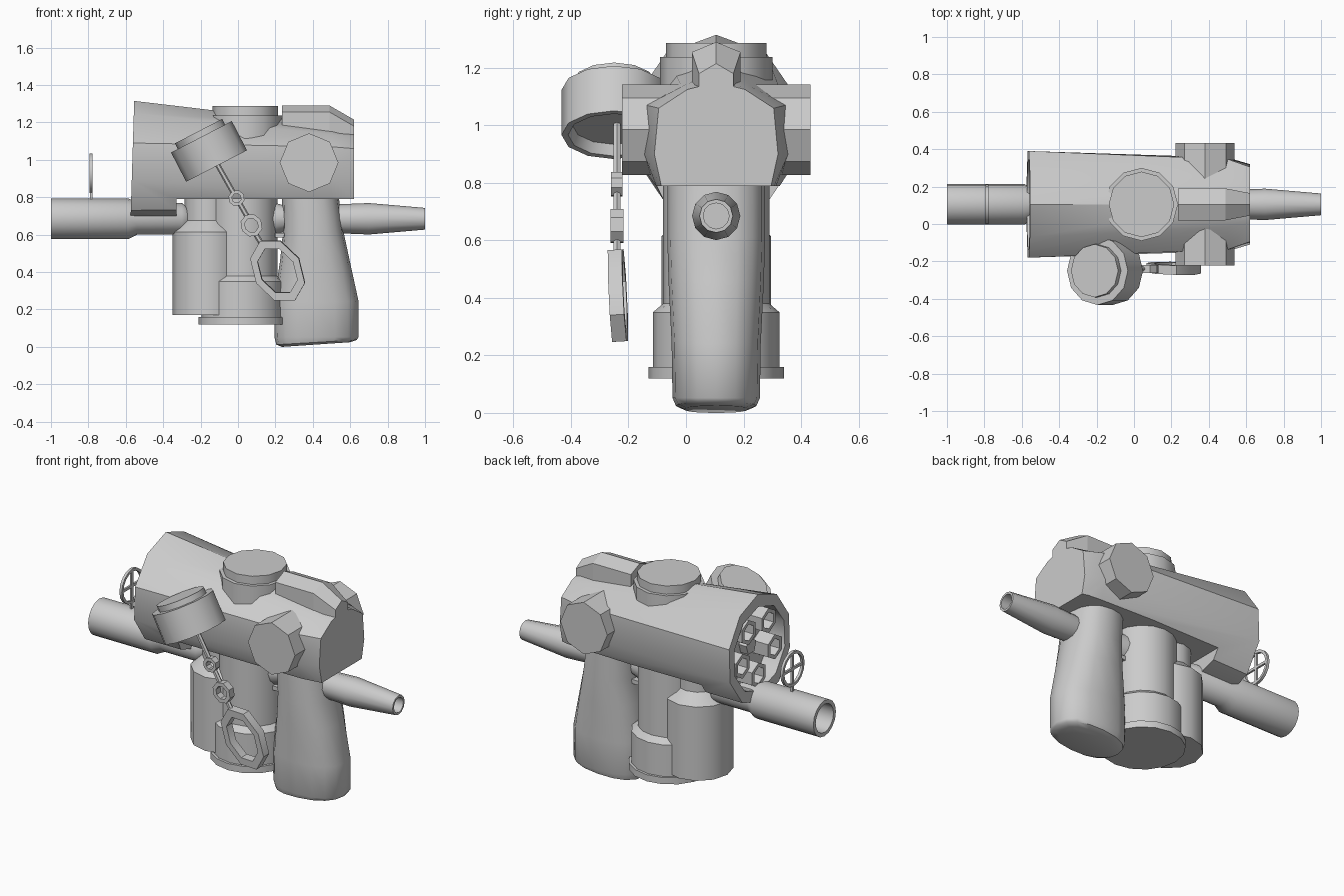
import bpy, bmesh, math
from mathutils import Vector

if "Cube" in bpy.data.objects:
    bpy.data.objects.remove(bpy.data.objects["Cube"])

GREY = bpy.data.materials.new("plain_grey")
GREY.use_nodes = True
GREY.diffuse_color = (0.6, 0.6, 0.6, 1)
GREY.node_tree.nodes["Principled BSDF"].inputs["Base Color"].default_value = (0.6, 0.6, 0.6, 1)
MID = 0.105                      # the symmetry plane of the main body
X, Y, Z = Vector((1, 0, 0)), Vector((0, 1, 0)), Vector((0, 0, 1))


def loft(name, sections, closed=False):
    """Skin equal-length point loops; cap the ends or join them in a loop."""
    bm = bmesh.new()
    rings = [[bm.verts.new(p) for p in s] for s in sections]
    n = len(rings[0])
    pairs = list(zip(rings, rings[1:]))
    if closed:
        pairs.append((rings[-1], rings[0]))
    else:
        bm.faces.new(rings[0])
        bm.faces.new(rings[-1])
    for a, b in pairs:
        for i in range(n):
            j = (i + 1) % n
            bm.faces.new((a[i], a[j], b[j], b[i]))
    bmesh.ops.recalc_face_normals(bm, faces=bm.faces)
    mesh = bpy.data.meshes.new(name)
    bm.to_mesh(mesh)
    bm.free()
    ob = bpy.data.objects.new(name, mesh)
    bpy.context.collection.objects.link(ob)
    mesh.materials.append(GREY)
    return ob


def smooth(ob):
    bpy.ops.object.select_all(action="DESELECT")
    ob.select_set(True)
    bpy.context.view_layer.objects.active = ob
    bpy.ops.object.shade_smooth_by_angle(angle=math.radians(40))
    return ob


def lathe(name, origin, axis, profile, sides=12, ref=None, stretch=1, closed=False):
    """Turn (distance, radius) pairs round an axis; first corner points along ref."""
    axis = Vector(axis).normalized()
    u = Vector(ref) if ref else (X if abs(axis.z) > 0.99 else Z)
    u = (u - axis * u.dot(axis)).normalized()
    v = axis.cross(u)
    turns = [math.tau * i / sides for i in range(sides)]
    return smooth(loft(name, [[Vector(origin) + axis * d + r * (u * stretch * math.cos(t) + v * math.sin(t))
                               for t in turns] for d, r in profile], closed))


def box(name, lo, hi):
    return loft(name, [[(x, lo[1], lo[2]), (x, hi[1], lo[2]), (x, hi[1], hi[2]), (x, lo[1], hi[2])]
                       for x in (lo[0], hi[0])])


def mirrored(x, half):
    """Full section from the (y offset, z) points of one half, lean included."""
    pts = half + [(-y, z) for y, z in reversed(half[1:-1])]
    return [(x, MID + y, z) for y, z in pts]


def cut(ob, cutter):
    cutter.hide_render = True
    mod = ob.modifiers.new("cut", "BOOLEAN")
    mod.object = cutter
    mod.solver = "EXACT"
    bpy.context.view_layer.objects.active = ob
    bpy.ops.object.modifier_apply(modifier=mod.name)
    bpy.data.objects.remove(cutter)


# Main body: tapered ten-sided shell, flat underneath, with an open end
big = [(0, 1.315), (.175, 1.25), (.285, 1.09), (.285, .89), (.175, .73), (0, .67)]
small = [(0, 1.19), (.12, 1.135), (.242, 1.07), (.25, .9), (.19, .74), (0, .68)]
tip = [(0, 1.15), (.1, 1.125), (.2, 1.06), (.215, .9), (.18, .74), (0, .69)]
lean = [(x + .02 * (z - .67) / .645, y, z) for x, y, z in mirrored(-.575, big)]
body = loft("body", [lean, mirrored(.5, small), mirrored(.62, tip)])
cut(body, box("underside_cutter", (-.33, -1, .3), (1, 1, .79)))
cut(body, lathe("recess_cutter", (-.7, MID, .99), X, [(0, .25), (.24, .25)], 10))
smooth(body)

# Cluster of hollow hexagonal tubes in the open end
for i in range(5):
    a = math.radians(54 + 72 * i)
    lathe("cluster_tube", (-.45, MID + .162 * math.cos(a), .99 + .162 * math.sin(a)), -X,
          [(0, .075), (.11, .075), (.11, .05), (.03, .05)], 6)
lathe("cluster_hub", (-.45, MID, .99), -X, [(0, .05), (.06, .05)], 5)

# Crest along the top
crest = []
for x, w, drop in ((.235, .085, 0), (.49, .085, 0), (.62, .06, .075)):
    crest.append([(x, MID - w, 1.0), (x, MID - w, 1.255 - drop), (x, MID, 1.29 - drop),
                  (x, MID + w, 1.255 - drop), (x, MID + w, 1.0)])
loft("crest", crest)

# Top cap and the two side knobs
lathe("top_cap", (.04, MID, 1.0), Z, [(0, .195), (.237, .195), (.237, .175), (.287, .175)], 12)
for side in (-1, 1):
    lathe("side_knob", (.38, MID, .985), Y * side, [(.1, .157), (.328, .157)], 8)

# Lower barrel, its rear pipe and the tapered nozzle
lathe("barrel", (0, MID, .685), -X,
      [(.27, .06), (.3, .085), (.54, .085), (.585, .108), (1, .108), (1, .085), (.75, .085)], 16)
lathe("nozzle", (0, MID, .685), X,
      [(.4, .07), (.55, .078), (.7, .084), (1, .058), (1, .045), (.85, .045)], 12)
lathe("rear_pipe", (0, MID, .685), X, [(.12, .085), (.2, .085), (.28, .06), (.34, .06)], 12)

# Ring sight with cross hairs
lathe("sight_ring", (-.785, MID, .928), X, [(-.008, .105), (.008, .105), (.008, .088), (-.008, .088)],
      16, closed=True)
box("sight_post", (-.791, MID - .008, .78), (-.779, MID + .008, 1.02))
box("sight_bar", (-.791, MID - .095, .92), (-.779, MID + .095, .936))

# Canister and central column under the body
lathe("canister", (-.16, MID, 0), Z, [(.17, .19), (.615, .19), (.675, .125), (.8, .125)], 12)
lathe("column", (.025, MID, 0), Z, [(.12, .235), (.16, .235), (.16, .22), (.35, .22), (.38, .185), (.8, .185)], 16)

# Grip: stacked oval sections of (height, back x, front x, half width)
grip = []
for z, x0, x1, w in ((.8, .235, .54, .17), (.62, .24, .565, .17), (.47, .225, .597, .166),
                     (.25, .193, .645, .155), (.06, .195, .645, .152), (.02, .205, .635, .14), (.008, .235, .6, .11)):
    loop = []
    for i in range(16):
        c, s = math.cos(math.tau * i / 16), math.sin(math.tau * i / 16)
        c, s = (math.copysign(abs(k) ** .85, k) for k in (c, s))
        tilt = .025 * (c + 1) / 2 if z < .05 else 0
        loop.append(((x0 + x1) / 2 + c * (x1 - x0) / 2, MID + s * w, z - .008 + tilt))
    grip.append(loop)
smooth(loft("grip", grip))

# Trigger
loft("trigger", [[(.15, MID, z), (.2, MID - .06, z), (.3, MID - .06, z), (.3, MID + .06, z), (.2, MID + .06, z)]
                 for z in (.585, .61)])

# Tilted drum on the front side, hollow underneath
up = Vector((-.46, 0, .89)).normalized()
lathe("drum", (-.155, -.25, 1.045), up,
      [(-.05, .145), (-.088, .16), (-.088, .183), (.088, .183), (.088, .142), (.122, .142)], 12)

# Chain of rods and links hanging from the drum
DOWN = Vector((.5, 0, -.866))


def px(x, z):
    return Vector((x, -.24, z))


for a, b in ((px(-.13, 1.01), px(-.025, .825)), (px(.01, .765), px(.05, .695)), (px(.09, .61), px(.13, .545))):
    lathe("chain_rod", a, b - a, [(0, .014), ((b - a).length, .014)], 6)


def link(name, centre, axis, outer, inner, half, stretch):
    lathe(name, centre, axis, [(-half, outer), (half, outer), (half, inner), (-half, inner)],
          8, DOWN, stretch, closed=True)


link("small_link", px(-.008, .795), Y, .044, .025, .02, 1)
link("middle_link", px(.072, .65), Y, .058, .036, .022, 1.1)
link("pull_ring", (.212, -.237, .408), Vector((.05, 1, .06)), .132, .096, .025, 1.4)
